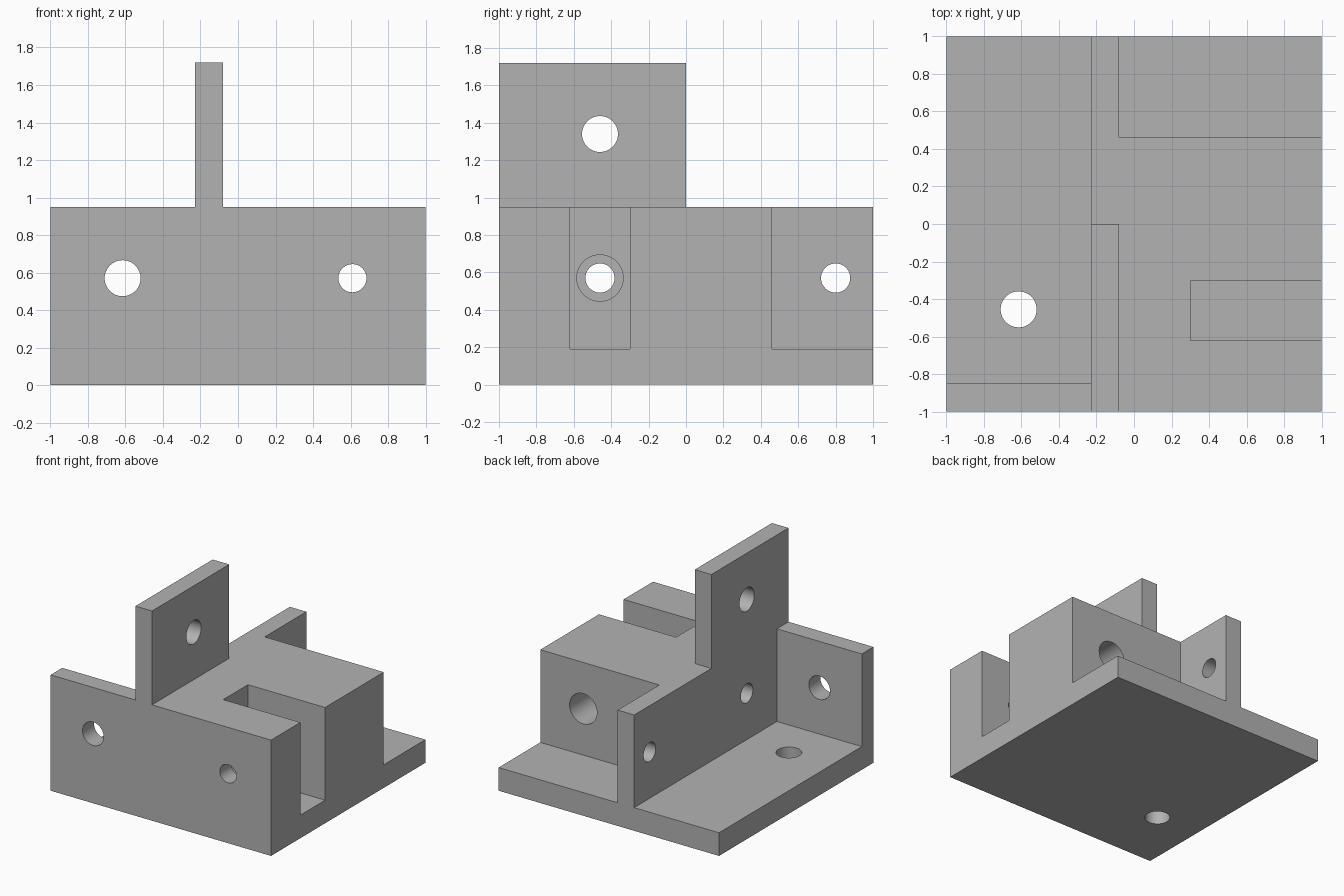
import bpy
import bmesh
from mathutils import Matrix

cube = bpy.data.objects.get("Cube")
if cube:
    bpy.data.objects.remove(cube, do_unlink=True)

grey = bpy.data.materials.new("plain_grey")
grey.use_nodes = True
grey.diffuse_color = (0.45, 0.45, 0.45, 1)
grey.node_tree.nodes["Principled BSDF"].inputs["Base Color"].default_value = (0.45, 0.45, 0.45, 1)

# Shared levels
FLOOR, TOP, TAB_TOP = 0.19, 0.95, 1.72
WALL_L, WALL_R = -0.23, -0.08      # upright wall, in x
AXIS_Z, AXIS_Y = 0.57, -0.46       # hole centre lines
OUT = 1.2                          # cutters run past the body


def link(name, bm):
    bmesh.ops.recalc_face_normals(bm, faces=bm.faces)
    mesh = bpy.data.meshes.new(name)
    bm.to_mesh(mesh)
    bm.free()
    mesh.materials.append(grey)
    obj = bpy.data.objects.new(name, mesh)
    bpy.context.collection.objects.link(obj)
    return obj


def cut(body, name, bm):
    cutter = link(name, bm)
    cutter.hide_render = True
    mod = body.modifiers.new(name, "BOOLEAN")
    mod.operation = "DIFFERENCE"
    mod.solver = "EXACT"
    mod.object = cutter
    bpy.context.view_layer.objects.active = body
    bpy.ops.object.modifier_apply(modifier=mod.name)
    bpy.data.objects.remove(cutter, do_unlink=True)


def box_cut(body, name, x, y, z):
    bm = bmesh.new()
    bmesh.ops.create_cube(bm, size=1)
    for v in bm.verts:
        v.co = [(a + b) / 2 + (b - a) * c for (a, b), c in zip((x, y, z), v.co)]
    cut(body, name, bm)


def hole(body, name, axis, centre, radius, start, end):
    # centre holds the two coordinates across the axis, in x, y, z order
    i = "xyz".index(axis)
    loc = list(centre)
    loc.insert(i, (start + end) / 2)
    turn = {"x": Matrix.Rotation(1.5707963, 4, "Y"),
            "y": Matrix.Rotation(1.5707963, 4, "X"),
            "z": Matrix.Identity(4)}[axis]
    bm = bmesh.new()
    bmesh.ops.create_cone(bm, cap_ends=True, segments=48, radius1=radius, radius2=radius,
                          depth=end - start, matrix=Matrix.Translation(loc) @ turn)
    cut(body, name, bm)


# Bracket body: front profile with the tall tab, extruded front to back
profile = [(-1, 0), (1, 0), (1, TOP), (WALL_R, TOP), (WALL_R, TAB_TOP),
           (WALL_L, TAB_TOP), (WALL_L, TOP), (-1, TOP)]
bm = bmesh.new()
face = bm.faces.new([bm.verts.new((x, -1, z)) for x, z in profile])
ext = bmesh.ops.extrude_face_region(bm, geom=[face])
bmesh.ops.translate(bm, vec=(0, 2, 0), verts=[g for g in ext["geom"] if isinstance(g, bmesh.types.BMVert)])
body = link("bracket_body", bm)

# Open bays around the wall and block
box_cut(body, "tab_back", (-0.4, 0.1), (0, OUT), (TOP, 2))
box_cut(body, "right_bay", (-OUT, WALL_L), (-0.85, OUT), (FLOOR, 2))
box_cut(body, "left_back_bay", (WALL_R, OUT), (0.46, OUT), (FLOOR, 2))
box_cut(body, "block_slot", (0.3, OUT), (-0.62, -0.3), (FLOOR, 2))

# Wide clearance holes in the tab, front plate and base
hole(body, "tab_hole", "x", (AXIS_Y, 1.34), 0.096, -0.4, 0.1)
hole(body, "front_hole", "y", (-0.615, AXIS_Z), 0.096, -OUT, -0.7)
hole(body, "base_hole", "z", (-0.615, -0.455), 0.096, -0.1, 0.3)

# Narrow screw holes through the wall and block
hole(body, "wall_back_hole", "x", (0.8, AXIS_Z), 0.078, -0.4, 0.1)
hole(body, "wall_screw_hole", "x", (AXIS_Y, AXIS_Z), 0.078, -0.4, 0.2)
hole(body, "block_screw_hole", "y", (0.61, AXIS_Z), 0.075, -OUT, 0)

# Wide counterbores behind the screw holes
hole(body, "wall_counterbore", "x", (AXIS_Y, AXIS_Z), 0.124, WALL_R, 0.5)
hole(body, "block_counterbore", "y", (0.61, AXIS_Z), 0.124, -0.85, 0.6)

# Smooth hole walls, crisp edges
bpy.ops.object.select_all(action="DESELECT")
body.select_set(True)
bpy.context.view_layer.objects.active = body
bpy.ops.object.shade_smooth_by_angle(angle=0.5)
